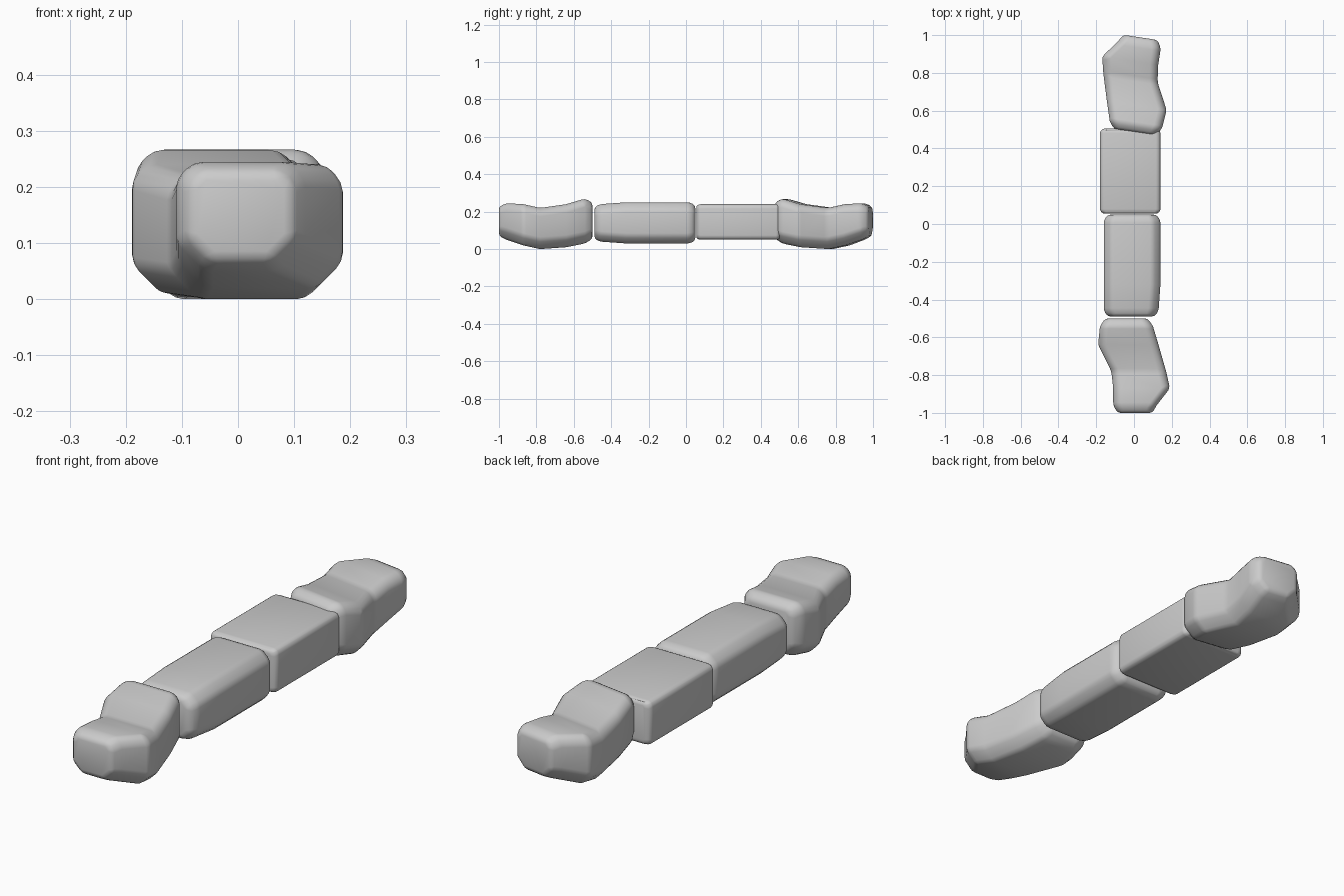
import bpy, bmesh, math
from mathutils import Vector

cube = bpy.data.objects.get("Cube")
if cube:
    bpy.data.objects.remove(cube, do_unlink=True)

stone = bpy.data.materials.new("grey stone")
stone.use_nodes = True
colour = (0.6, 0.6, 0.6, 1)
stone.diffuse_color = colour
stone.node_tree.nodes["Principled BSDF"].inputs["Base Color"].default_value = colour


def cross_section(station, top_cut, low_cut):
    """Eight-sided outline: a rectangle with its corners cut off."""
    y, left, right, bottom, top = station
    outline = [(left + low_cut, bottom), (right - low_cut, bottom),
               (right, bottom + low_cut), (right, top - top_cut),
               (right - top_cut, top), (left + top_cut, top),
               (left, top - top_cut), (left, bottom + low_cut)]
    return [Vector((x, y, z)) for x, z in outline]


def end_cap(section, shrink, offset):
    """Smaller copy of an end outline, pushed outwards along the stone."""
    centre = sum(section, Vector()) / len(section)
    return [centre.lerp(p, shrink) + Vector((0, offset, 0)) for p in section]


def build_stone(name, stations, top_cut, low_cut, cap, shrink, softness, centre_y, turn=0):
    """Skin the stations, add tapered ends and round the edges."""
    sections = [cross_section(s, top_cut, low_cut) for s in stations]
    sections.insert(0, end_cap(sections[0], shrink, -cap))
    sections.append(end_cap(sections[-1], shrink, cap))

    bm = bmesh.new()
    rings = [[bm.verts.new(p) for p in section] for section in sections]
    for ring, following in zip(rings, rings[1:]):
        for i in range(len(ring)):
            bm.faces.new((ring[i - 1], ring[i], following[i], following[i - 1]))
    bm.faces.new(rings[0])
    bm.faces.new(rings[-1])
    bmesh.ops.recalc_face_normals(bm, faces=bm.faces)
    for face in bm.faces:
        face.smooth = True
    mesh = bpy.data.meshes.new(name)
    bm.to_mesh(mesh)
    bm.free()
    mesh.materials.append(stone)

    obj = bpy.data.objects.new(name, mesh)
    bpy.context.collection.objects.link(obj)
    obj.location.y = centre_y
    obj.rotation_euler.z = turn
    bevel = obj.modifiers.new("soft edges", "BEVEL")
    bevel.width = softness
    bevel.segments = 2
    bevel.limit_method = "ANGLE"
    bevel.angle_limit = math.radians(20)


# Stations run front to back: y, left, right, bottom, top
# Bent end stone, used at both ends with the rear one turned round
bent_shape = [(-.22, -.11, .12, .05, .245),
              (-.13, -.11, .19, .02, .24),
              (-.04, -.12, .17, 0, .22),
              (.1, -.19, .13, .01, .24),
              (.2, -.18, .1, .03, .27)]
for name, centre_y, turn in (("front_end_stone", -.74, 0),
                             ("back_end_stone", .73, math.pi - .15)):
    build_stone(name, bent_shape, .03, .05, .04, .8, .015, centre_y, turn)

# Worn middle stone, slightly narrower at its front
worn_shape = [(-.24, -.16, .13, .04, .24),
              (-.1, -.16, .14, .03, .25),
              (.24, -.16, .14, .03, .25)]
build_stone("front_middle_stone", worn_shape, .04, .04, .03, .85, .015, -.22)

# Neatly squared middle stone
squared_shape = [(-.21, -.18, .14, .05, .24), (.21, -.18, .14, .05, .24)]
build_stone("back_middle_stone", squared_shape, .015, .015, .015, .9, .01, .28)
